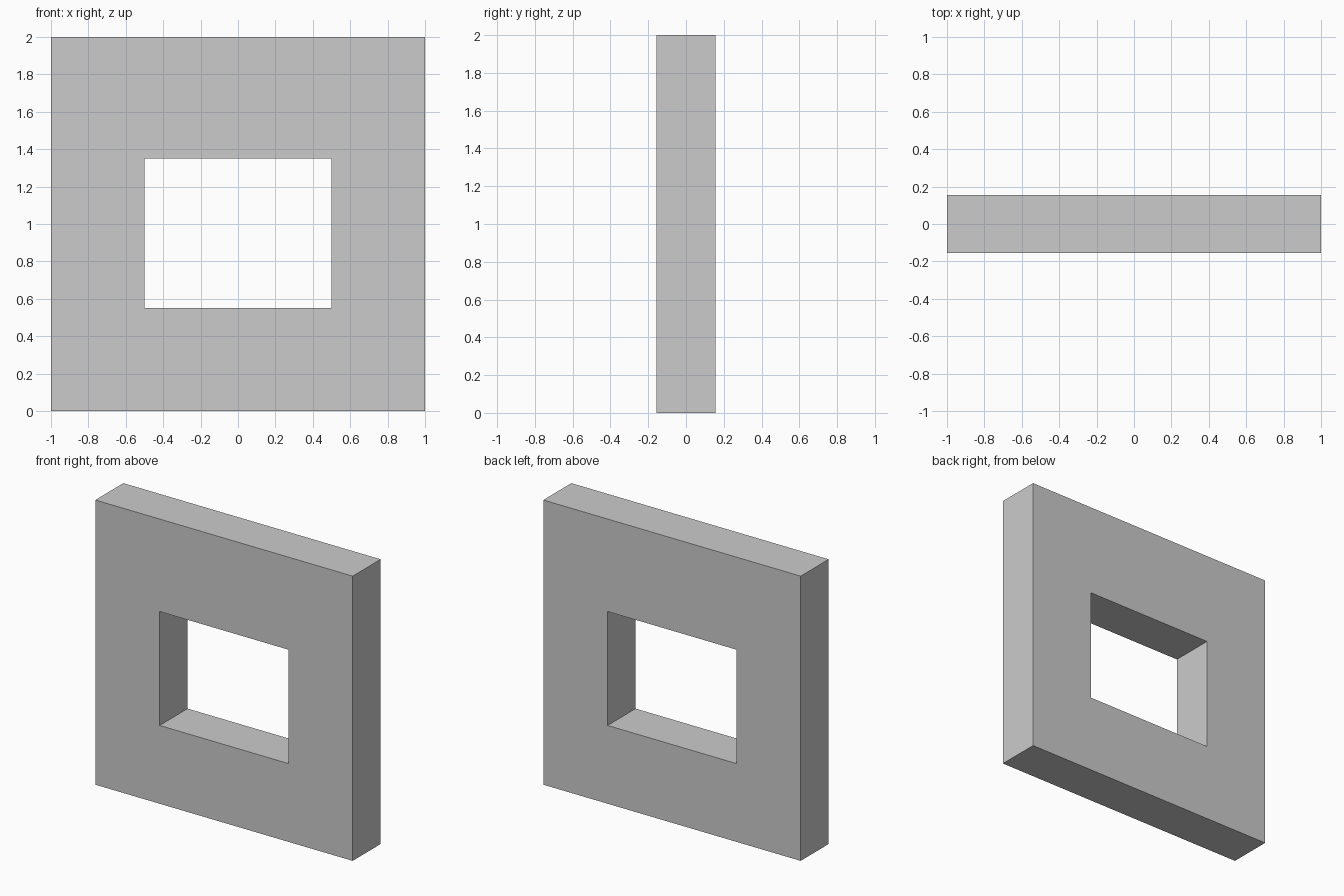
import bpy, bmesh

if "Cube" in bpy.data.objects:
    bpy.data.objects.remove(bpy.data.objects["Cube"])

HALF_DEPTH = 0.155


def rectangle(bm, x0, x1, z0, z1):
    return [bm.verts.new((x, -HALF_DEPTH, z))
            for x, z in ((x0, z0), (x1, z0), (x1, z1), (x0, z1))]


bm = bmesh.new()

# Front face: a ring of four quads between the outer edge and the opening
outer = rectangle(bm, -1, 1, 0, 2)
inner = rectangle(bm, -0.5, 0.5, 0.55, 1.35)
ring = []
for i in range(4):
    j = (i + 1) % 4
    ring.append(bm.faces.new((outer[i], outer[j], inner[j], inner[i])))

# Thickness: keep the front ring and extrude a copy to the back
result = bmesh.ops.extrude_face_region(bm, geom=ring, use_keep_orig=True)
back = [v for v in result["geom"] if isinstance(v, bmesh.types.BMVert)]
bmesh.ops.translate(bm, verts=back, vec=(0, 2 * HALF_DEPTH, 0))
bmesh.ops.recalc_face_normals(bm, faces=bm.faces)

# Wall panel with window opening
mesh = bpy.data.meshes.new("window_wall")
bm.to_mesh(mesh)
bm.free()
wall = bpy.data.objects.new("window_wall", mesh)
bpy.context.collection.objects.link(wall)
